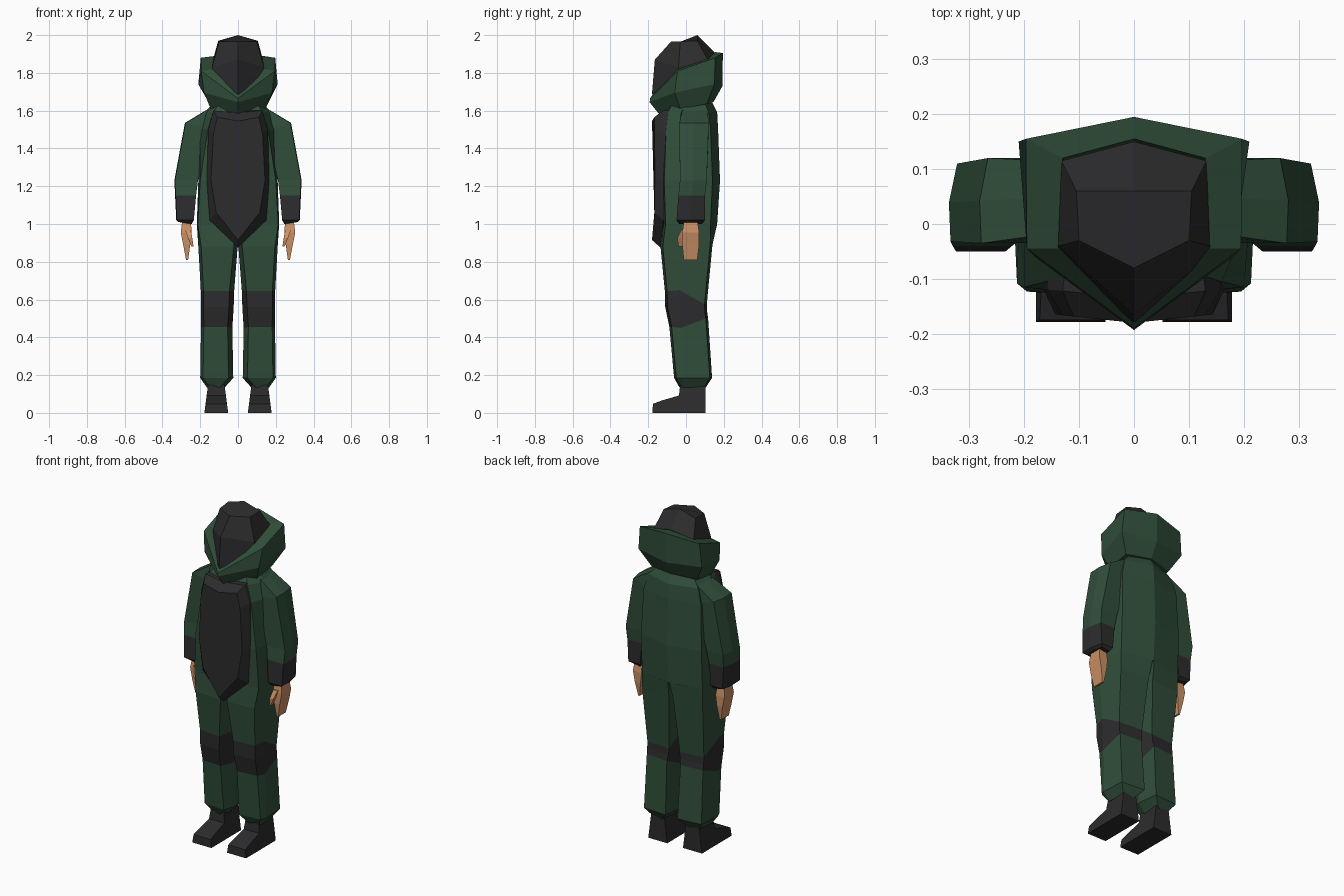
import bpy, bmesh


def material(name, rgb):
    m = bpy.data.materials.new(name)
    m.diffuse_color = (*rgb, 1)
    return m


GREEN = material("dark green cloth", (0.03, 0.076, 0.042))
BLACK = material("charcoal", (0.025, 0.025, 0.027))
SKIN = material("skin", (0.6, 0.28, 0.13))


def finish(name, bm, mats, mirror):
    bmesh.ops.recalc_face_normals(bm, faces=bm.faces)
    me = bpy.data.meshes.new(name)
    bm.to_mesh(me)
    bm.free()
    for m in mats:
        me.materials.append(m)
    ob = bpy.data.objects.new(name, me)
    bpy.context.collection.objects.link(ob)
    if mirror:
        ob.modifiers.new("other side", "MIRROR")
    return ob


def loft(name, rings, mats, band_mats=(), mirror=False):
    """Skin closed rings into a capped solid; band_mats gives a slot per band."""
    bm = bmesh.new()
    rows = [[bm.verts.new(p) for p in r] for r in rings]
    n = len(rows[0])
    for k, (a, b) in enumerate(zip(rows, rows[1:])):
        for i in range(n):
            j = (i + 1) % n
            f = bm.faces.new((a[i], a[j], b[j], b[i]))
            f.material_index = band_mats[k] if band_mats else 0
    bm.faces.new(rows[0])
    last = bm.faces.new(rows[-1])
    last.material_index = band_mats[-1] if band_mats else 0
    return finish(name, bm, mats, mirror)


def whole(half):
    """Complete a ring from its right half (first and last points on x = 0)."""
    return half + [(-x, y, z) for x, y, z in half[-2:0:-1]]


def flat(z, pts):
    return [(x, y, z) for x, y in pts]


# Helmet
loft("helmet", [whole(h) for h in (
    [(0, -.08, 1.965), (.10, -.03, 1.965), (.105, .06, 1.97), (0, .06, 2.0)],
    [(0, -.165, 1.87), (.138, -.04, 1.83), (.132, .115, 1.87), (0, .15, 1.91)],
    [(0, -.18, 1.69), (.138, -.06, 1.75), (.13, .11, 1.7), (0, .14, 1.7)],
    [(0, -.12, 1.62), (.09, -.03, 1.62), (.09, .08, 1.62), (0, .1, 1.62)])], [BLACK])

# High tilted collar: neck, outer bulge, rim, inner lip
loft("collar", [whole(h) for h in (
    [(0, -.145, 1.585), (.145, -.03, 1.61), (.15, .11, 1.635), (0, .145, 1.645)],
    [(0, -.193, 1.645), (.18, -.06, 1.695), (.21, .15, 1.74), (0, .193, 1.73)],
    [(0, -.190, 1.665), (.195, -.045, 1.81), (.197, .155, 1.88), (0, .195, 1.905)],
    [(0, -.170, 1.695), (.135, -.045, 1.82), (.13, .12, 1.875), (0, .155, 1.91)],
    [(0, -.13, 1.66), (.11, -.04, 1.70), (.11, .09, 1.72), (0, .12, 1.72)])], [GREEN])

# Torso of the suit
loft("torso", [whole(flat(z, p)) for z, p in (
    (1.64, [(0, -.09), (.10, -.07), (.13, 0), (.12, .10), (0, .14)]),
    (1.59, [(0, -.12), (.13, -.095), (.18, 0), (.165, .12), (0, .165)]),
    (1.50, [(0, -.13), (.16, -.105), (.2, -.01), (.19, .13), (0, .17)]),
    (1.23, [(0, -.14), (.20, -.115), (.21, 0), (.2, .14), (0, .18)]),
    (1.00, [(0, -.13), (.213, -.108), (.218, 0), (.2, .13), (0, .165)]))], [GREEN])

# Chest plate: back outline, front outline, then a slightly ridged face
def plate(y, dy, pts):
    return whole([(x, y + dy * x / .15, z) for x, z in pts])


loft("chest_plate", [
    plate(-.08, 0, [(0, 1.60), (.125, 1.60), (.16, 1.50), (.165, 1.23), (.15, 1.02), (0, .88)]),
    plate(-.135, .015, [(0, 1.59), (.13, 1.60), (.158, 1.50), (.165, 1.23), (.15, 1.02), (0, .875)]),
    plate(-.18, .016, [(0, 1.545), (.11, 1.565), (.13, 1.48), (.143, 1.23), (.115, 1.06), (0, .915)])],
    [BLACK])


# Legs: six-sided, knee band rings slope from front to back
def leg(zf, zs, zb, xi, xo, yf, yb):
    c = .025 if xi > .005 else .02
    return [(xi, .01, zs), (xi + c, yf, zf), (xo - .015, yf + .012, zf),
            (xo, yf * .3, zs), (xo - .01, yb - .012, zb), (xi + c * .6, yb, zb)]


loft("leg", [
    [(0, 0, 1), (.01, -.13, 1), (.213, -.108, 1), (.218, 0, 1), (.2, .13, 1), (.005, .165, 1)],
    leg(.88, .88, .89, .002, .21, -.135, .14),
    leg(.645, .65, .575, .02, .197, -.112, .11),
    leg(.56, .56, .535, .023, .197, -.11, .112),
    leg(.455, .45, .50, .03, .196, -.088, .117),
    leg(.185, .185, .185, .025, .2, -.063, .138),
    leg(.135, .135, .135, .07, .165, -.035, .105)],
    [GREEN, BLACK], [0, 0, 1, 1, 0, 0], True)

# Boots: side profile with sides that lean in toward the top
profile = [(.103, 0), (.103, .16), (-.03, .16), (-.037, .092), (-.13, .065),
           (-.175, .048), (-.178, 0)]
loft("boot", [[(.115 + s * (.063 - .13 * z), y, z) for y, z in profile] for s in (-1, 1)],
     [BLACK], mirror=True)


# Sleeves with dark cuffs
def sleeve(zi, zo, xi, xo, yf, yb):
    return [(xi, yf, zi), (xo, yf, zo), (xo + .003, (yf + yb) / 2, zo),
            (xo - .012, yb, zo), (xi, yb, zi)]


loft("sleeve", [
    sleeve(1.62, 1.60, .10, .17, -.02, .115),
    sleeve(1.50, 1.535, .15, .278, -.035, .12),
    sleeve(1.23, 1.23, .212, .334, -.032, .11),
    sleeve(1.15, 1.15, .222, .33, -.04, .10),
    sleeve(1.02, 1.02, .234, .324, -.05, .10),
    sleeve(1.00, 1.01, .245, .312, -.035, .085)],
    [GREEN, BLACK], [0, 0, 0, 1, 1], True)


# Hands
def slab(z, x0, x1, y0, y1):
    return flat(z, [(x0, y0), (x1, y0), (x1, y1), (x0, y1)])


loft("hand", [slab(1.02, .25, .295, -.01, .06), slab(.955, .245, .303, -.02, .07),
              slab(.89, .253, .29, -.02, .07), slab(.81, .264, .275, -.012, .06)],
     [SKIN], mirror=True)
loft("thumb", [slab(.97, .25, .28, -.025, .01), slab(.925, .242, .265, -.046, -.01),
               slab(.88, .235, .246, -.04, -.018)], [SKIN], mirror=True)
